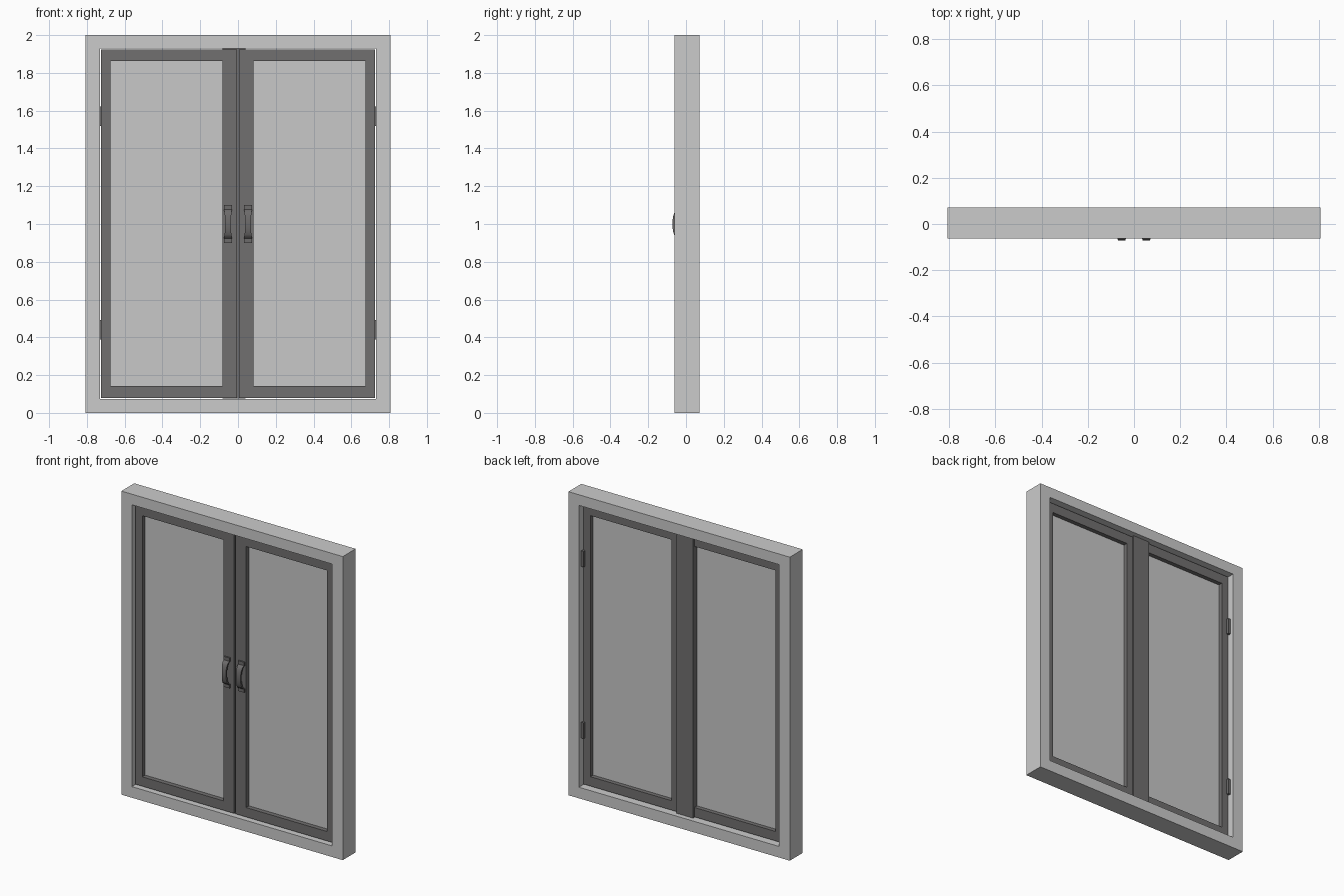
import bpy, bmesh, math

if "Cube" in bpy.data.objects:
    bpy.data.objects.remove(bpy.data.objects["Cube"])


def material(name, v):
    m = bpy.data.materials.new(name)
    m.diffuse_color = (v[0], v[1], v[2], 1)
    m.use_nodes = True
    m.node_tree.nodes["Principled BSDF"].inputs["Base Color"].default_value = m.diffuse_color
    return m


FRAME = material("light grey frame", (0.60, 0.60, 0.60))
GLASS = material("grey glass", (0.58, 0.58, 0.58))
DARK = material("dark grey sash", (0.165, 0.16, 0.16))
HANDLE = material("charcoal handle", (0.15, 0.145, 0.145))


def finish(name, bm, mat):
    bmesh.ops.recalc_face_normals(bm, faces=bm.faces)
    me = bpy.data.meshes.new(name)
    bm.to_mesh(me)
    bm.free()
    me.materials.append(mat)
    ob = bpy.data.objects.new(name, me)
    bpy.context.collection.objects.link(ob)
    return ob


def box(name, x0, x1, y0, y1, z0, z1, mat):
    bm = bmesh.new()
    bmesh.ops.create_cube(bm, size=1)
    for v in bm.verts:
        v.co = (x1 if v.co.x > 0 else x0, y1 if v.co.y > 0 else y0, z1 if v.co.z > 0 else z0)
    return finish(name, bm, mat)


def ring(name, outer, inner, y0, y1, mat):
    """Rectangular frame; outer and inner are (x0, x1, z0, z1)."""
    bm = bmesh.new()

    def loop(r, y):
        x0, x1, z0, z1 = r
        return [bm.verts.new((x, y, z)) for x, z in ((x0, z0), (x1, z0), (x1, z1), (x0, z1))]

    loops = [loop(outer, y0), loop(inner, y0), loop(inner, y1), loop(outer, y1)]
    for a, b in zip(loops, loops[1:] + loops[:1]):
        for i in range(4):
            j = (i + 1) % 4
            bm.faces.new((a[i], a[j], b[j], b[i]))
    return finish(name, bm, mat)


def handle(name, cx, y):
    """Bowed pull that narrows at mid height."""
    bm = bmesh.new()
    n, rows = 14, []
    for i in range(n + 1):
        t = -1 + 2 * i / n
        z = 1 + 0.078 * t
        out = y - 0.010 - 0.028 * math.sqrt(max(0, 1 - t * t))
        inn = y - 0.026 * math.sqrt(max(0, 1 - t * t))
        w = 0.015 + 0.006 * t * t
        rows.append([bm.verts.new(c) for c in ((cx - w, out, z), (cx + w, out, z),
                                               (cx + w, inn, z), (cx - w, inn, z))])
    for a, b in zip(rows, rows[1:]):
        for i in range(4):
            j = (i + 1) % 4
            bm.faces.new((a[i], a[j], b[j], b[i]))
    bm.faces.new(rows[0])
    bm.faces.new(rows[-1])
    ob = finish(name, bm, HANDLE)
    ob.data.shade_smooth()
    ob.data.set_sharp_from_angle(angle=math.radians(35))


# Outer frame
ring("outer_frame", (-0.807, 0.807, 0, 2), (-0.73, 0.73, 0.073, 1.93), -0.062, 0.072, FRAME)

# Two hinged sashes with panes, pulls and hinges
Y0, Y1 = -0.034, 0.032
for side, s in (("left", -1), ("right", 1)):
    def span(a, b):
        return tuple(sorted((s * a, s * b)))
    outer, inner = span(0.005, 0.724), span(0.083, 0.674)
    ring(side + "_sash", outer + (0.08, 1.924), inner + (0.142, 1.862), Y0, Y1, DARK)
    box(side + "_pane", *inner, -0.004, 0.004, 0.142, 1.862, GLASS)
    handle(side + "_pull", s * 0.053, Y0)
    for end, z in (("lower", 0.9125), ("upper", 1.0875)):
        box(f"{side}_pull_{end}_foot", *span(0.031, 0.075), Y0 - 0.010, Y0, z - 0.0125, z + 0.0125, HANDLE)
    for end, z in (("lower", 0.44), ("upper", 1.57)):
        box(f"{side}_{end}_hinge", *span(0.712, 0.730), Y1 - 0.004, Y1 + 0.016, z - 0.052, z + 0.052, HANDLE)

# Cover strip over the meeting stiles at the back
box("meeting_strip", -0.083, 0.040, Y1, Y1 + 0.012, 0.076, 1.928, DARK)
